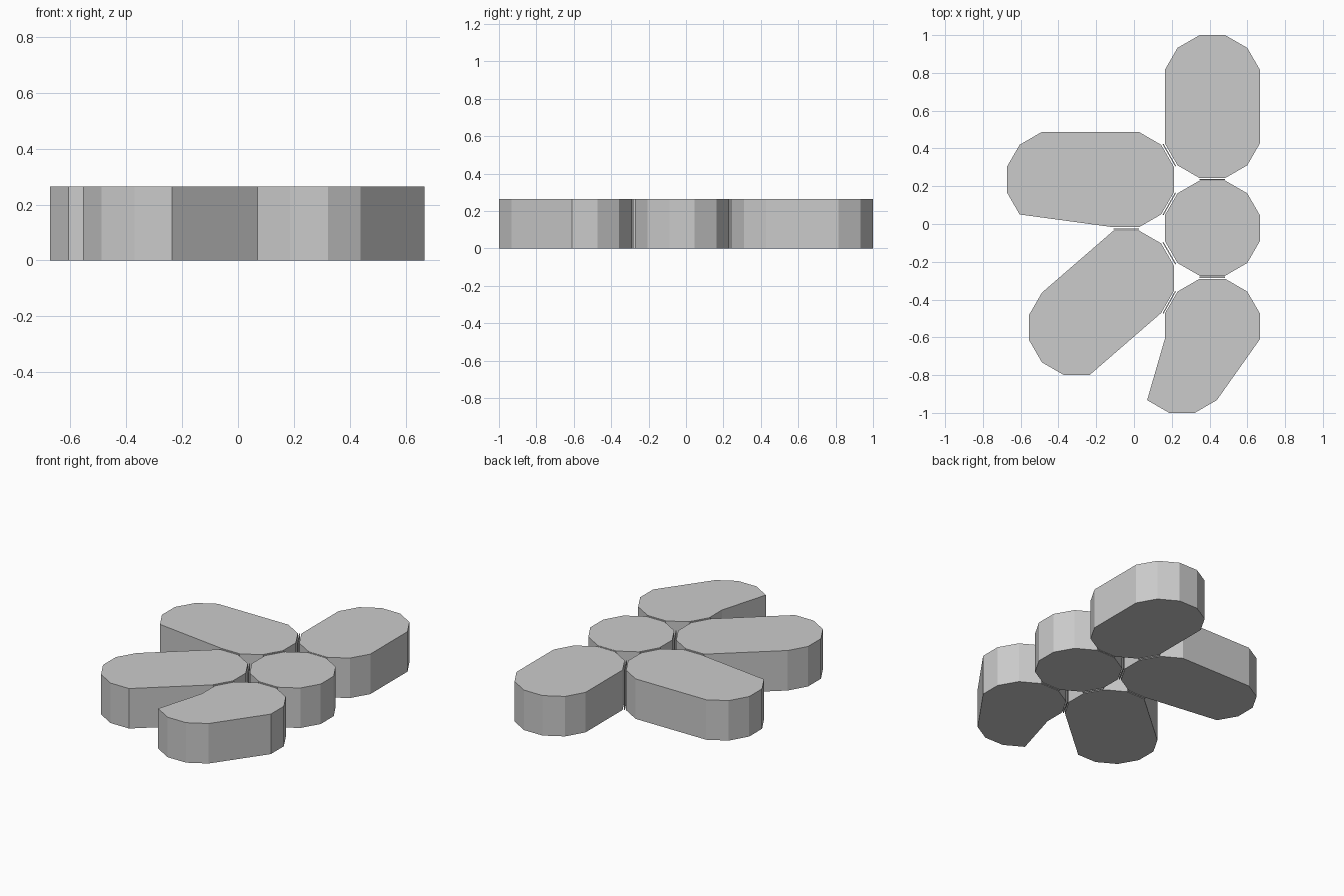
import bpy, bmesh, math
from mathutils import Vector

cube = bpy.data.objects.get("Cube")
if cube:
    bpy.data.objects.remove(cube, do_unlink=True)

HEIGHT = 0.264
APOTHEM = 0.252
RADIUS = APOTHEM / math.cos(math.pi / 12)

grey = bpy.data.materials.new("plain grey")
grey.use_nodes = True
colour = (0.6, 0.6, 0.6, 1)
grey.diffuse_color = colour
grey.node_tree.nodes["Principled BSDF"].inputs["Base Color"].default_value = colour


def prism(name, outline):
    """Extrude a flat outline up from the ground."""
    bm = bmesh.new()
    base = bm.faces.new([bm.verts.new((p.x, p.y, 0)) for p in outline])
    ext = bmesh.ops.extrude_face_region(bm, geom=[base])
    top = [v for v in ext["geom"] if isinstance(v, bmesh.types.BMVert)]
    bmesh.ops.translate(bm, verts=top, vec=(0, 0, HEIGHT))
    bmesh.ops.recalc_face_normals(bm, faces=bm.faces)
    mesh = bpy.data.meshes.new(name)
    bm.to_mesh(mesh)
    bm.free()
    mesh.materials.append(grey)
    obj = bpy.data.objects.new(name, mesh)
    bpy.context.collection.objects.link(obj)


def petal(name, centre, first=0, count=0, shift=(0, 0)):
    """Twelve-sided block; a run of corners is pulled outward by shift."""
    moved = {(first + i) % 12 for i in range(count)}
    outline = []
    for i in range(12):
        a = math.radians(15 + 30 * i)
        p = Vector(centre) + RADIUS * Vector((math.cos(a), math.sin(a)))
        outline.append(p + Vector(shift) if i in moved else p)
    prism(name, outline)


# Blocks: centre, first pulled corner, number of pulled corners, pull
CENTRES = {
    "centre_block": (0.415, -0.022),
    "back_petal": (0.415, 0.495),
    "front_petal": (0.415, -0.542),
    "back_right_petal": (-0.041, 0.235),
    "front_right_petal": (-0.041, -0.287),
}
PULLS = {
    "back_petal": (0, 6, (0, 0.253)),
    "front_petal": (7, 4, (-0.161, -0.206)),
    "back_right_petal": (3, 5, (-0.38, 0)),
    "front_right_petal": (4, 6, (-0.262, -0.261)),
}
for name, centre in CENTRES.items():
    petal(name, centre, *PULLS.get(name, ()))

# Thin plates standing in the gaps between neighbouring blocks
names = list(CENTRES)
for i, a in enumerate(names):
    for b in names[i + 1:]:
        pa, pb = Vector(CENTRES[a]), Vector(CENTRES[b])
        if (pb - pa).length < 0.6:
            along = (pb - pa).normalized()
            side = Vector((-along.y, along.x)) * RADIUS * math.sin(math.pi / 12)
            half = along * 0.003
            mid = (pa + pb) / 2
            prism("joint_plate", [mid + side + half, mid - side + half,
                                  mid - side - half, mid + side - half])
